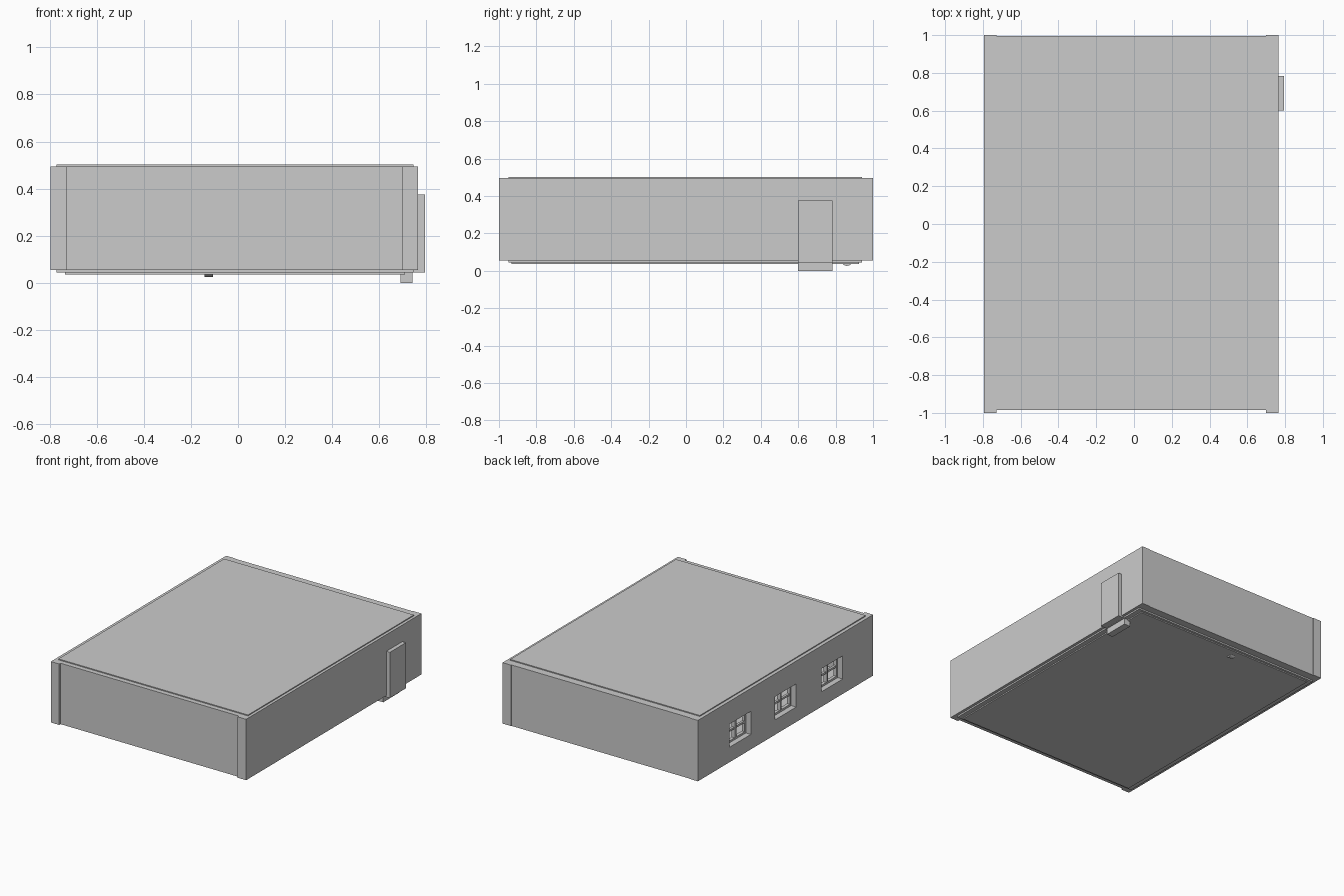
import bpy
import math

if "Cube" in bpy.data.objects:
    bpy.data.objects.remove(bpy.data.objects["Cube"])


def box(name, x, y, z):
    """Box from (min, max) ranges on each axis."""
    bpy.ops.mesh.primitive_cube_add(size=1)
    o = bpy.context.object
    o.name = name
    o.data.name = name
    for v in o.data.vertices:
        v.co = [(a + b) / 2 + c * (b - a) for c, (a, b) in zip(v.co, (x, y, z))]
    return o


WALL_Z = (0.055, 0.495)
LEFT, RIGHT = (-0.795, -0.728), (0.698, 0.765)

# Side walls run the full length, end walls sit slightly recessed between them
left_wall = box("left_wall", LEFT, (-1, 1), WALL_Z)
box("right_wall", RIGHT, (-1, 1), WALL_Z)
box("front_wall", (LEFT[1], RIGHT[0]), (-0.985, -0.92), WALL_Z)
box("back_wall", (LEFT[1], RIGHT[0]), (0.925, 0.996), WALL_Z)

# Ceiling and two-step floor
box("ceiling", (-0.77, 0.745), (-0.95, 0.942), (0.475, 0.502))
box("floor_base", (-0.77, 0.745), (-0.95, 0.942), (0.044, 0.07))
box("floor_underside", (-0.735, 0.71), (-0.933, 0.925), (0.036, 0.05))

# Door leaves outside and inside the right wall
box("outer_door", (0.74, 0.793), (0.6, 0.783), (0.045, 0.375))
box("inner_door", (0.69, 0.74), (0.6, 0.783), (0, 0.33))

# Small round fitting partly sunk into the floor
bpy.ops.mesh.primitive_cylinder_add(vertices=16, radius=0.03, depth=0.036,
                                    location=(-0.124, 0.86, 0.056),
                                    rotation=(0, math.pi / 2, 0))
bpy.context.object.name = "floor_fitting"

# Three windows in the left wall: opening, frame and crossed glazing bars
W, Z0, Z1 = 0.122, 0.163, 0.33
ZM = (Z0 + Z1) / 2
FX = (-0.755, -0.732)
T = 0.014
for i, cy in enumerate((0.517, 0.0, -0.53), 1):
    cutter = box(f"window_cutter_{i}", (-0.85, -0.7), (cy - W, cy + W), (Z0, Z1))
    cutter.hide_render = True
    cutter.hide_viewport = True
    cutter.display_type = 'WIRE'
    mod = left_wall.modifiers.new(f"window_{i}", 'BOOLEAN')
    mod.operation = 'DIFFERENCE'
    mod.solver = 'EXACT'
    mod.object = cutter
    for side in (-1, 1):
        e = sorted((cy + side * W, cy + side * (W - T)))
        box(f"window_{i}_stile", FX, e, (Z0, Z1))
    for z in ((Z0, Z0 + T), (Z1 - T, Z1)):
        box(f"window_{i}_rail", FX, (cy - W + T, cy + W - T), z)
    box(f"window_{i}_upright_bar", (-0.76, -0.732), (cy - T / 2, cy + T / 2), (Z0 + T, Z1 - T))
    box(f"window_{i}_cross_bar", (-0.752, -0.735), (cy - W + T, cy + W - T), (ZM - T / 2, ZM + T / 2))
